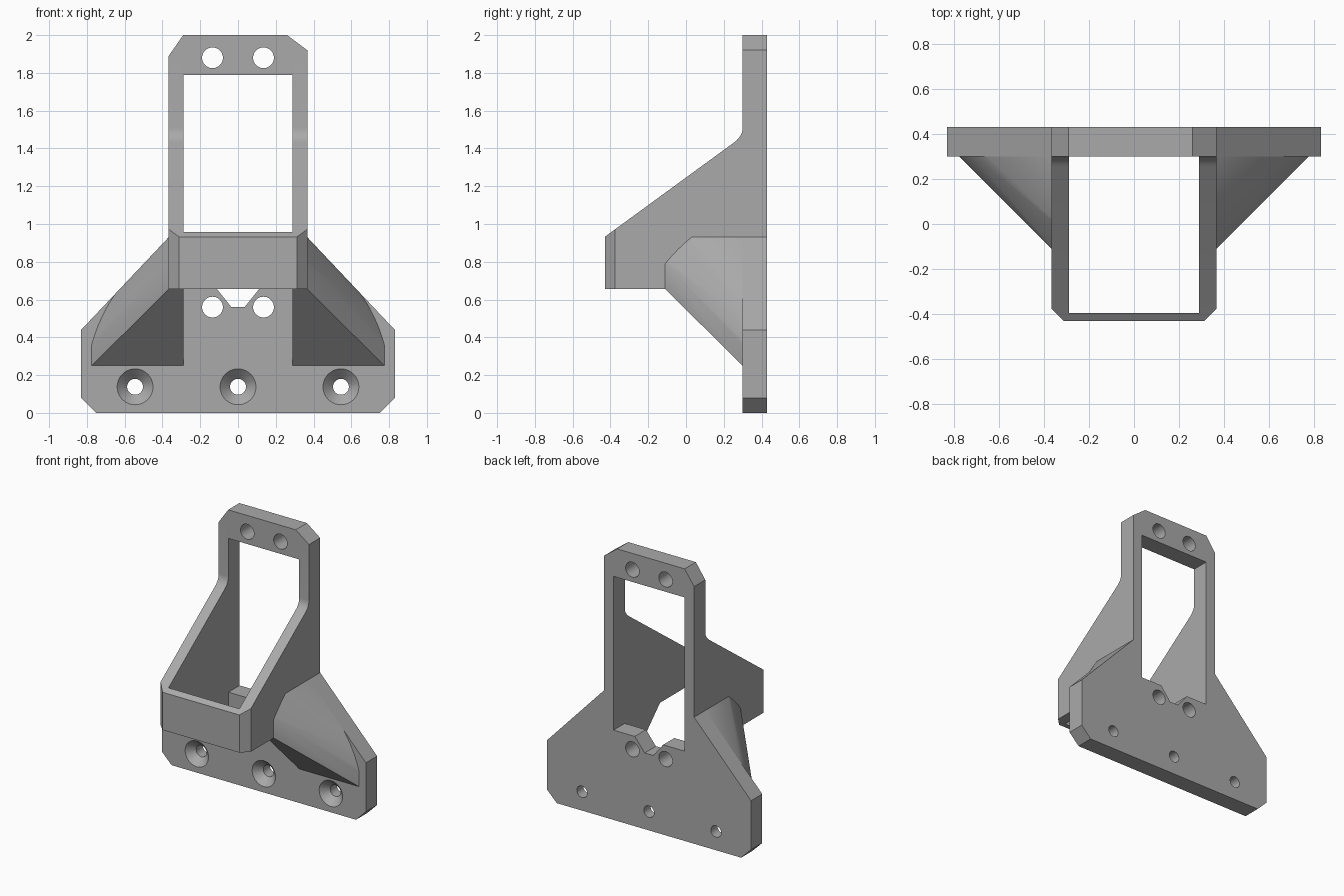
import bpy, bmesh
from math import radians
from mathutils import Vector

if "Cube" in bpy.data.objects:
    bpy.data.objects.remove(bpy.data.objects["Cube"], do_unlink=True)

grey = bpy.data.materials.new("plain_grey")
grey.use_nodes = True
COLOUR = (0.4, 0.4, 0.4, 1)
grey.diffuse_color = COLOUR
grey.node_tree.nodes["Principled BSDF"].inputs["Base Color"].default_value = COLOUR

FRONT, BACK = 0.30, 0.43      # plate faces
OUT, INN = 0.367, 0.288       # outer and inner half widths of the hood
LOW, SILL = 0.25, 0.655       # gusset foot and hood underside


def finish(name, bm):
    bmesh.ops.recalc_face_normals(bm, faces=bm.faces)
    mesh = bpy.data.meshes.new(name)
    bm.to_mesh(mesh)
    bm.free()
    mesh.materials.append(grey)
    obj = bpy.data.objects.new(name, mesh)
    bpy.context.collection.objects.link(obj)
    return obj


def prism(name, outline, place, start, end):
    """Extrude a 2D outline; place(u, v, depth) puts it in space."""
    bm = bmesh.new()
    face = bm.faces.new([bm.verts.new(place(u, v, start)) for u, v in outline])
    new = bmesh.ops.extrude_face_region(bm, geom=[face])["geom"]
    move = Vector(place(0, 0, end)) - Vector(place(0, 0, start))
    bmesh.ops.translate(bm, vec=move, verts=[e for e in new if isinstance(e, bmesh.types.BMVert)])
    return finish(name, bm)


def hull(name, points):
    bm = bmesh.new()
    for p in points:
        bm.verts.new(p)
    bmesh.ops.convex_hull(bm, input=bm.verts)
    bmesh.ops.delete(bm, geom=[v for v in bm.verts if not v.link_faces], context='VERTS')
    return finish(name, bm)


def combine(obj, tool, operation):
    mod = obj.modifiers.new(operation, 'BOOLEAN')
    mod.object, mod.operation, mod.solver = tool, operation, 'EXACT'
    bpy.context.view_layer.objects.active = obj
    bpy.ops.object.modifier_apply(modifier=mod.name)
    bpy.data.objects.remove(tool, do_unlink=True)


def drill(obj, x, z, r1, r2, y1, y2):
    """Cut a round or tapered hole running along y."""
    bm = bmesh.new()
    bmesh.ops.create_cone(bm, cap_ends=True, segments=40, radius1=r2, radius2=r1, depth=y2 - y1)
    for v in bm.verts:
        v.co = (x + v.co.x, (y1 + y2) / 2 - v.co.z, z + v.co.y)
    combine(obj, finish("drill", bm), 'DIFFERENCE')


def bend(a, b, c, steps=10):
    """Points along a quadratic curve."""
    a, b, c = Vector(a), Vector(b), Vector(c)
    return [a * (1 - t) ** 2 + b * 2 * t * (1 - t) + c * t * t
            for t in (i / steps for i in range(steps + 1))]


def along_y(u, v, d): return (u, d, v)
def along_x(u, v, d): return (d, u, v)
def along_z(u, v, d): return (u, v, d)


# Mounting plate with its window and notch
plate = prism("bracket", [
    (-0.75, 0), (0.75, 0), (0.83, 0.08), (0.83, 0.44), (OUT, 0.93), (OUT, 1.92), (0.26, 2),
    (-0.29, 2), (-OUT, 1.89), (-OUT, 0.93), (-0.83, 0.44), (-0.83, 0.08)], along_y, FRONT, BACK)
window = prism("window", [
    (-INN, 0.66), (-0.115, 0.66), (-0.035, 0.56), (0.035, 0.56), (0.115, 0.66), (INN, 0.66),
    (INN, 1.79), (-INN, 1.79)], along_y, 0.2, 0.5)
combine(plate, window, 'DIFFERENCE')

# Hood: a U-shaped plan trimmed to the sloping side profile
hood = prism("hood", [
    (-OUT, FRONT), (-OUT, -0.375), (-0.312, -0.43), (0.312, -0.43), (OUT, -0.375), (OUT, FRONT),
    (INN, FRONT), (INN, -0.395), (-INN, -0.395), (-INN, FRONT)], along_z, 0.1, 1.9)
fillet = [tuple(p) for p in bend((0.255, 1.432), (0.3, 1.465), (FRONT, 1.51), 6)]
profile = prism("profile", [
    (-0.5, SILL), (-0.11, SILL), (FRONT, LOW)] + fillet[::-1] + [(-0.5, 0.881)], along_x, -1, 1)
combine(hood, profile, 'INTERSECT')
combine(plate, hood, 'UNION')

# Side gussets with a rounded outer shoulder
wall = [(-0.11, SILL), (FRONT, LOW), (FRONT, 0.93)]
wall += [tuple(p) for p in bend((-0.11, 0.79), (-0.045, 0.87), (0.03, 0.93))]
slope_z = 0.93 - (0.65 - OUT) * 0.49 / (0.83 - OUT)
foot = [(0.775, LOW)] + [tuple(p) for p in bend((0.775, 0.36), (0.735, 0.505), (0.65, slope_z))]
for side in (-1, 1):
    points = [(side * x, y, z) for x in (INN, OUT) for y, z in wall]
    points += [(side * x, FRONT, z) for x, z in foot]
    combine(plate, hull("gusset", points), 'UNION')

# Plain holes above and below the window
for x in (-0.135, 0.135):
    for z in (0.56, 1.88):
        drill(plate, x, z, 0.055, 0.055, 0.25, 0.5)

# Countersunk screw holes along the foot
for x in (-0.545, 0, 0.545):
    drill(plate, x, 0.138, 0.042, 0.042, 0.25, 0.5)
    drill(plate, x, 0.138, 0.105, 0.035, FRONT - 0.01, FRONT + 0.06)

bpy.ops.object.select_all(action='DESELECT')
plate.select_set(True)
bpy.context.view_layer.objects.active = plate
bpy.ops.object.shade_smooth_by_angle(angle=radians(28))
